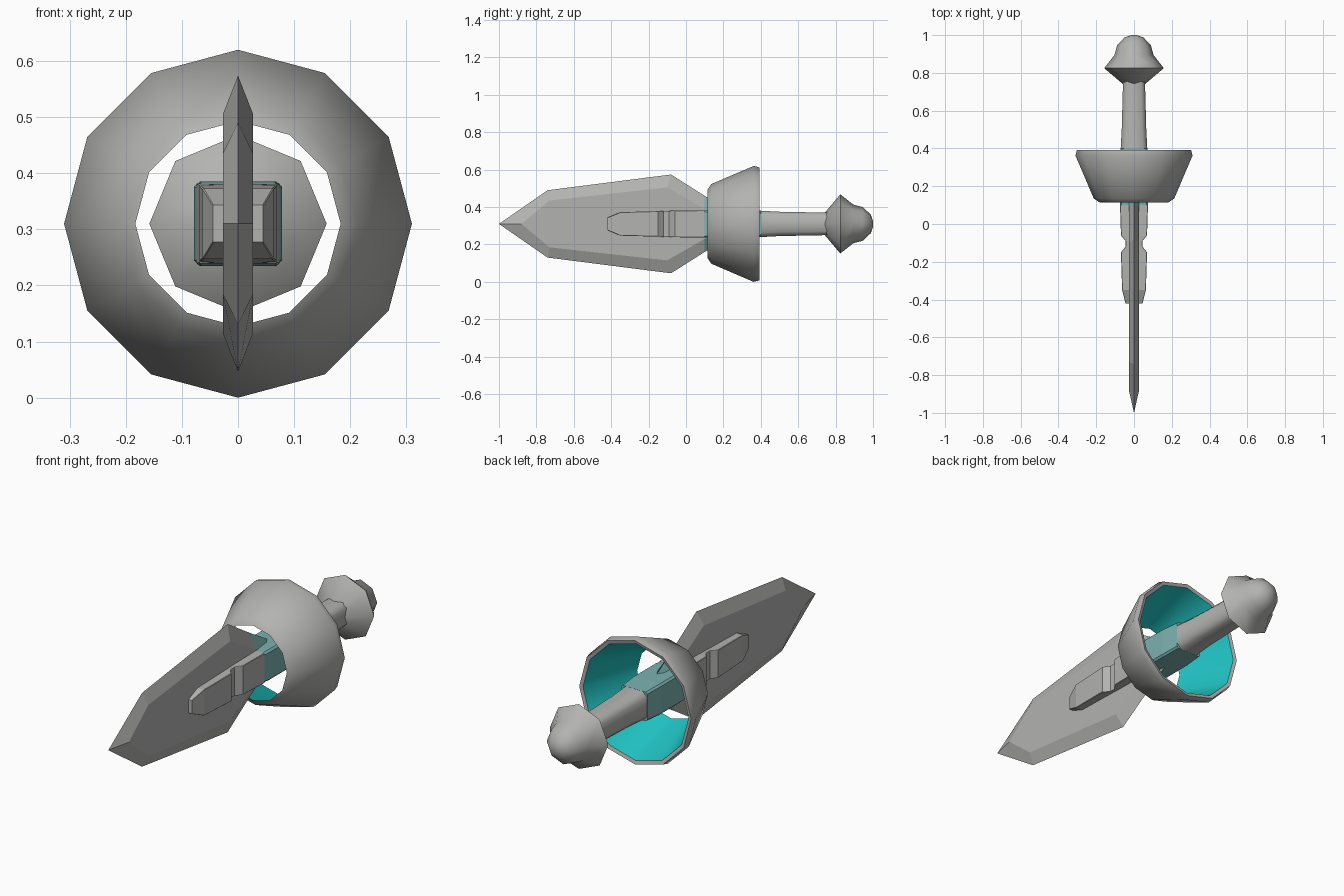
import bpy, bmesh, math

cube = bpy.data.objects.get("Cube")
if cube:
    bpy.data.objects.remove(cube)

MID = 0.31  # height of the long axis


def material(name, rgb):
    m = bpy.data.materials.new(name)
    m.use_nodes = True
    m.diffuse_color = (*rgb, 1)
    m.node_tree.nodes["Principled BSDF"].inputs["Base Color"].default_value = (*rgb, 1)
    return m


STEEL = material("steel grey", (0.45, 0.45, 0.44))
TEAL = material("bright teal", (0.015, 0.54, 0.54))
PALE = material("pale teal", (0.2, 0.44, 0.44))


def finish(name, bm, mats, rule=None, smooth=None):
    """Turn a bmesh into an object, colouring faces by a rule on their centre."""
    bmesh.ops.remove_doubles(bm, verts=bm.verts, dist=0.0001)
    bmesh.ops.recalc_face_normals(bm, faces=bm.faces)
    if rule:
        for f in bm.faces:
            f.material_index = rule(f)
    me = bpy.data.meshes.new(name)
    bm.to_mesh(me)
    bm.free()
    for m in mats:
        me.materials.append(m)
    ob = bpy.data.objects.new(name, me)
    ob.location.z = MID
    bpy.context.collection.objects.link(ob)
    if smooth:
        bpy.ops.object.select_all(action='DESELECT')
        ob.select_set(True)
        bpy.context.view_layer.objects.active = ob
        bpy.ops.object.shade_smooth_by_angle(angle=math.radians(smooth))
    return ob


def bridge(bm, a, b):
    n = len(a)
    return [bm.faces.new((a[i], a[(i + 1) % n], b[(i + 1) % n], b[i])) for i in range(n)]


def lathe(bm, profile, sides):
    """Sweep (radius, y) points around the long axis."""
    rings = []
    for r, y in profile:
        angles = [math.tau * i / sides for i in range(sides)]
        rings.append([bm.verts.new((r * math.cos(a), y, r * math.sin(a))) for a in angles])
    return rings


def loft(bm, sections, chamfer):
    """Skin chamfered rectangles given as (y, half width, half height)."""
    rings = []
    for y, w, h in sections:
        c, d = w * (1 - chamfer), h * (1 - chamfer)
        pts = [(w, -d), (w, d), (c, h), (-c, h), (-w, d), (-w, -d), (-c, -h), (c, -h)]
        rings.append([bm.verts.new((x, y, z)) for x, z in pts])
    for a, b in zip(rings, rings[1:]):
        bridge(bm, a, b)
    bm.faces.new(rings[0])
    bm.faces.new(rings[-1])


# Blade: flat sides with bevelled edges meeting at the centre plane
edge = [(-1, 0), (-0.74, 0.18), (-0.08, 0.264), (0.1, 0.15), (0.25, 0.06)]
flat = [(-0.88, 0), (-0.73, 0.125), (-0.1, 0.195), (0.1, 0.08), (0.25, 0.03)]
bm = bmesh.new()


def outline(points, x):
    loop = points + [(y, -z) for y, z in reversed(points[1:])]
    return [bm.verts.new((x, y, z)) for y, z in loop]


rim = outline(edge, 0)
for x in (-0.027, 0.027):
    side = outline(flat, x)
    bridge(bm, rim, side)
    n = len(side)
    bm.faces.new((side[0], side[1], side[-1]))
    for i in range(1, n // 2):
        bm.faces.new((side[i], side[i + 1], side[n - i - 1], side[n - i]))
finish("blade", bm, [STEEL, PALE], lambda f: int(f.calc_center_median().y > 0.1))

# Notched rail running along both sides of the blade
bm = bmesh.new()
loft(bm, [(-0.42, 0.045, 0.033), (-0.35, 0.063, 0.063), (-0.15, 0.069, 0.068),
          (-0.12, 0.045, 0.069), (-0.09, 0.045, 0.07), (-0.06, 0.069, 0.071),
          (0.1, 0.074, 0.073)], 0.03)
finish("blade_rail", bm, [STEEL])

# Painted core inside the guard
bm = bmesh.new()
loft(bm, [(0.1, 0.074, 0.073), (0.14, 0.078, 0.075), (0.3, 0.078, 0.075),
          (0.4, 0.071, 0.071)], 0.12)
finish("guard_core", bm, [PALE])

# Grip
bm = bmesh.new()
loft(bm, [(0.39, 0.071, 0.071), (0.5, 0.065, 0.065), (0.76, 0.058, 0.06)], 0.35)
finish("grip", bm, [STEEL], smooth=50)

# Pommel
bm = bmesh.new()
rings = lathe(bm, [(0.06, 0.742), (0.158, 0.825), (0.103, 0.895), (0.09, 0.945),
                   (0.05, 0.988), (0.015, 1.0)], 8)
for a, b in zip(rings, rings[1:]):
    bridge(bm, a, b)
bm.faces.new(rings[0])
bm.faces.new(rings[-1])
finish("pommel", bm, [STEEL], smooth=50)

# Cup guard: open ring with a painted inside
bm = bmesh.new()
rings = lathe(bm, [(0.183, 0.115), (0.213, 0.135), (0.31, 0.362), (0.302, 0.392),
                   (0.285, 0.387), (0.195, 0.14)], 12)
for i, ring in enumerate(rings):
    for f in bridge(bm, ring, rings[(i + 1) % len(rings)]):
        f.material_index = int(i >= 4)
finish("cup_guard", bm, [STEEL, TEAL], smooth=45)
